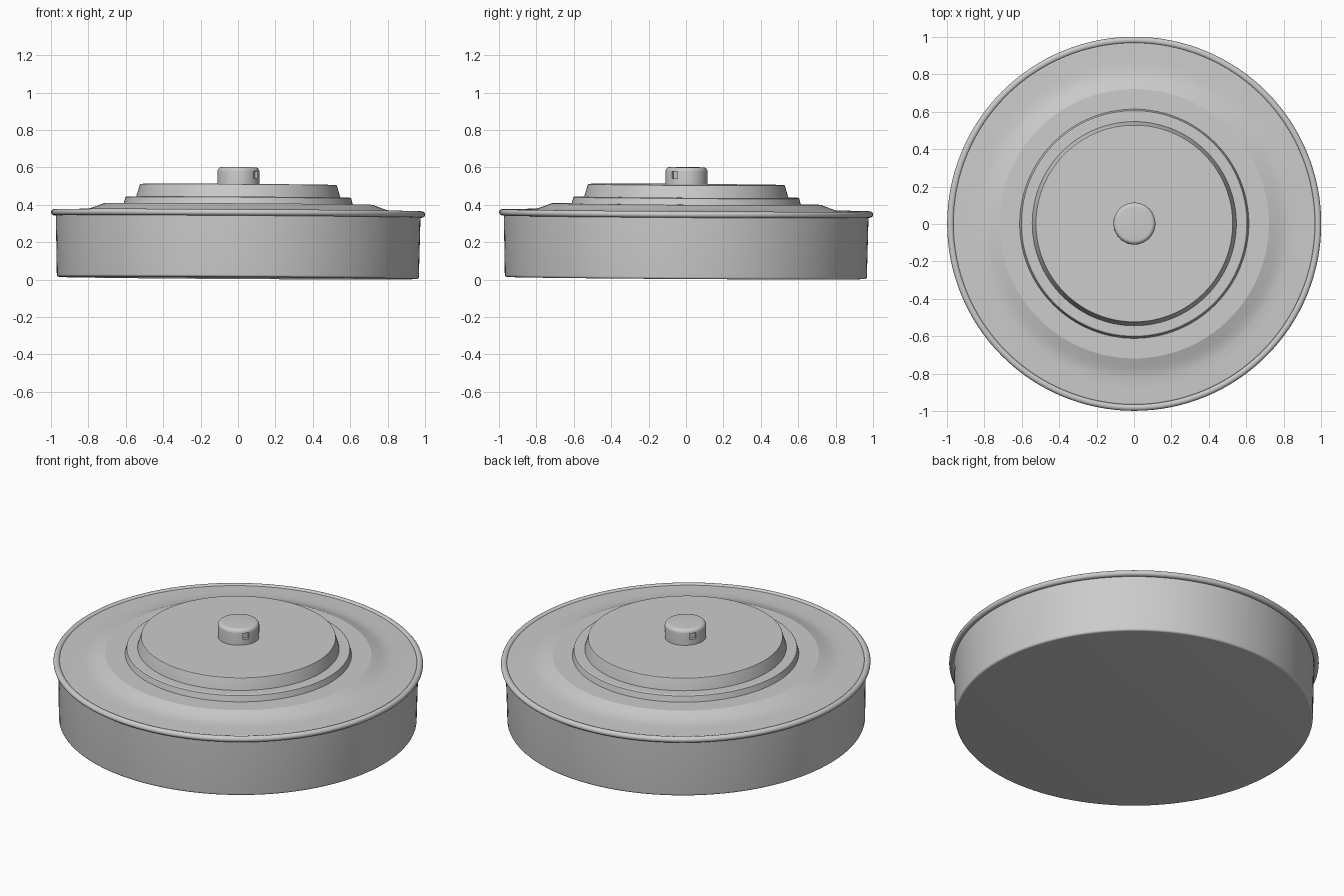
import bpy, bmesh
from math import sin, cos, pi, radians
from mathutils import Matrix

cube = bpy.data.objects.get("Cube")
if cube:
    bpy.data.objects.remove(cube, do_unlink=True)

# Single plain material
grey = bpy.data.materials.new("light grey")
grey.use_nodes = True
colour = (0.6, 0.6, 0.6, 1)
grey.diffuse_color = colour
grey.node_tree.nodes["Principled BSDF"].inputs["Base Color"].default_value = colour

# The whole assembly rests with a very slight lean
LEAN = 0.006
PLACE = (Matrix.Translation((-0.001, -0.001, 0.0085))
         @ Matrix.Rotation(LEAN, 4, 'Y') @ Matrix.Rotation(-LEAN, 4, 'X'))


def arc(r, z, rx, rz, start, end, steps):
    """Points of an elliptical arc in the profile plane."""
    angles = [radians(start + (end - start) * i / steps) for i in range(steps + 1)]
    return [(r + rx * cos(a), z + rz * sin(a)) for a in angles]


def finish(name, bm):
    bmesh.ops.recalc_face_normals(bm, faces=bm.faces)
    mesh = bpy.data.meshes.new(name)
    bm.to_mesh(mesh)
    bm.free()
    obj = bpy.data.objects.new(name, mesh)
    bpy.context.collection.objects.link(obj)
    mesh.materials.append(grey)
    obj.matrix_world = PLACE
    return obj


def lathe(name, profile, steps=128, loop=False):
    """Revolve a profile about the vertical axis."""
    bm = bmesh.new()
    verts = [bm.verts.new((r, 0, z)) for r, z in profile]
    pairs = list(zip(verts, verts[1:]))
    if loop:
        pairs.append((verts[-1], verts[0]))
    edges = [bm.edges.new(p) for p in pairs]
    bmesh.ops.spin(bm, geom=verts + edges, cent=(0, 0, 0), axis=(0, 0, 1),
                   angle=2 * pi, steps=steps)
    bmesh.ops.remove_doubles(bm, verts=bm.verts, dist=0.0001)
    return finish(name, bm)


def smooth(obj, degrees):
    bpy.ops.object.select_all(action='DESELECT')
    obj.select_set(True)
    bpy.context.view_layer.objects.active = obj
    bpy.ops.object.shade_smooth_by_angle(angle=radians(degrees))


# Shallow round pan with a softened bottom edge
pan = lathe("pan", [(0, 0)] + arc(0.956, 0.012, 0.012, 0.012, -90, 0, 6)
            + [(0.975, 0.335), (0, 0.335)])
smooth(pan, 30)

# Rolled rim
rim = lathe("rim", arc(0.982, 0.345, 0.018, 0.017, 0, 345, 23), loop=True)
smooth(rim, 40)

# Lid skirt sweeping up to a flat shoulder
lid = lathe("lid", [(0, 0.335), (0.967, 0.335), (0.967, 0.354), (0.962, 0.357),
                    (0.88, 0.359), (0.83, 0.361), (0.80, 0.366), (0.77, 0.376),
                    (0.72, 0.395), (0, 0.395)])
smooth(lid, 15)

# Low step on the shoulder
lower_step = lathe("lower_step", [(0, 0.39), (0.614, 0.39), (0.612, 0.398),
                                  (0.604, 0.428), (0.598, 0.432), (0, 0.432)])
smooth(lower_step, 25)

# Raised centre plate with a sloped edge
centre_plate = lathe("centre_plate", [(0, 0.425), (0.547, 0.425), (0.545, 0.436),
                                      (0.526, 0.498), (0.522, 0.5), (0, 0.5)])
smooth(centre_plate, 25)

# Knob with a rounded top
knob = lathe("knob", [(0, 0.495), (0.112, 0.495)]
             + arc(0.09, 0.57, 0.022, 0.022, 0, 90, 6) + [(0, 0.592)], steps=64)

# Small square pockets on opposite sides of the knob
bm = bmesh.new()
for turn in (-34, 146):
    bmesh.ops.create_cube(bm, size=1, matrix=Matrix.Rotation(radians(turn), 4, 'Z')
                          @ Matrix.Translation((0.115, 0, 0.551))
                          @ Matrix.Diagonal((0.04, 0.036, 0.036, 1)))
cutter = finish("pocket_cutter", bm)
cut = knob.modifiers.new("pockets", 'BOOLEAN')
cut.operation = 'DIFFERENCE'
cut.solver = 'EXACT'
cut.object = cutter
bpy.context.view_layer.update()
bpy.ops.object.select_all(action='DESELECT')
knob.select_set(True)
bpy.context.view_layer.objects.active = knob
bpy.ops.object.modifier_apply(modifier=cut.name)
bpy.data.objects.remove(cutter, do_unlink=True)
smooth(knob, 30)
